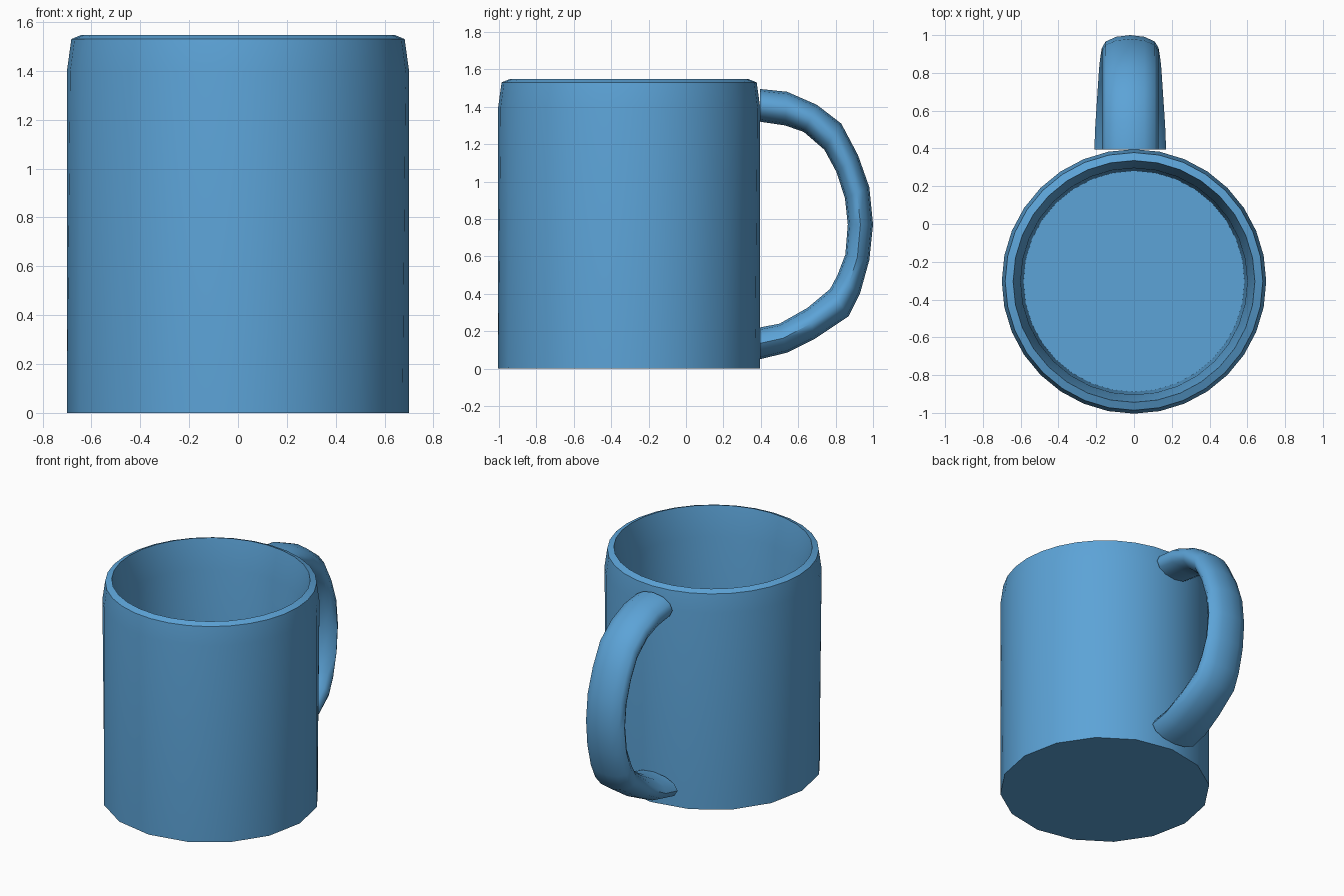
import bpy, bmesh, math
from mathutils import Vector

if "Cube" in bpy.data.objects:
    bpy.data.objects.remove(bpy.data.objects["Cube"])

blue = bpy.data.materials.new("blue glaze")
blue.diffuse_color = (0.107, 0.367, 0.68, 1)
blue.use_nodes = True
blue.node_tree.nodes["Principled BSDF"].inputs["Base Color"].default_value = blue.diffuse_color
CY = -0.304          # centre of the cup in y
SEG = 32


def finish(name, bm, angle):
    bmesh.ops.recalc_face_normals(bm, faces=bm.faces)
    me = bpy.data.meshes.new(name)
    bm.to_mesh(me)
    bm.free()
    me.materials.append(blue)
    ob = bpy.data.objects.new(name, me)
    bpy.context.collection.objects.link(ob)
    bpy.ops.object.select_all(action='DESELECT')
    ob.select_set(True)
    bpy.context.view_layer.objects.active = ob
    bpy.ops.object.shade_smooth_by_angle(angle=math.radians(angle))
    return ob


def skin(bm, rings):
    """Join consecutive rings of vertices with quads."""
    for a, b in zip(rings, rings[1:]):
        n = len(a)
        for i in range(n):
            j = (i + 1) % n
            bm.faces.new((a[i], a[j], b[j], b[i]))


# Cup: outer wall, sloping rim, inner wall and deep floor
profile = [(0.70, 0.0), (0.70, 1.40), (0.682, 1.53), (0.64, 1.547),
           (0.60, 1.34), (0.585, 0.10)]
bm = bmesh.new()
rings = []
for r, z in profile:
    ring = []
    for i in range(SEG):
        a = math.tau * i / SEG
        # the foot has half as many sides
        k = math.cos(math.pi / 16) if z == 0 and i % 2 else 1
        ring.append(bm.verts.new((r * k * math.cos(a), CY + r * k * math.sin(a), z)))
    rings.append(ring)
skin(bm, rings)
bm.faces.new(rings[0])
bm.faces.new(rings[-1])
finish("cup", bm, 30)

# Handle: outer point (y, z), inner point (y, z), half width in x
sections = [
    (0.395, 1.495, 0.395, 1.32, 0.15), (0.54, 1.48, 0.53, 1.30, 0.15),
    (0.70, 1.41, 0.63, 1.265, 0.15), (0.83, 1.31, 0.74, 1.17, 0.15),
    (0.92, 1.14, 0.805, 1.05, 0.15), (0.98, 0.97, 0.85, 0.91, 0.15),
    (1.00, 0.77, 0.865, 0.77, 0.15), (0.98, 0.58, 0.852, 0.61, 0.153),
    (0.93, 0.40, 0.81, 0.50, 0.16), (0.87, 0.28, 0.77, 0.425, 0.165),
    (0.69, 0.16, 0.65, 0.325, 0.175), (0.54, 0.085, 0.50, 0.24, 0.185),
    (0.395, 0.05, 0.395, 0.22, 0.19)]
bm = bmesh.new()
rings = []
for yo, zo, yi, zi, w in sections:
    outer, inner = Vector((-0.02, yo, zo)), Vector((-0.02, yi, zi))
    mid, half = (outer + inner) / 2, (outer - inner) / 2
    rings.append([bm.verts.new(mid + half * math.cos(t) + Vector((w * math.sin(t), 0, 0)))
                  for t in (math.tau * i / 12 for i in range(12))])
skin(bm, rings)
bm.faces.new(rings[0])
bm.faces.new(rings[-1])
finish("handle", bm, 60)
